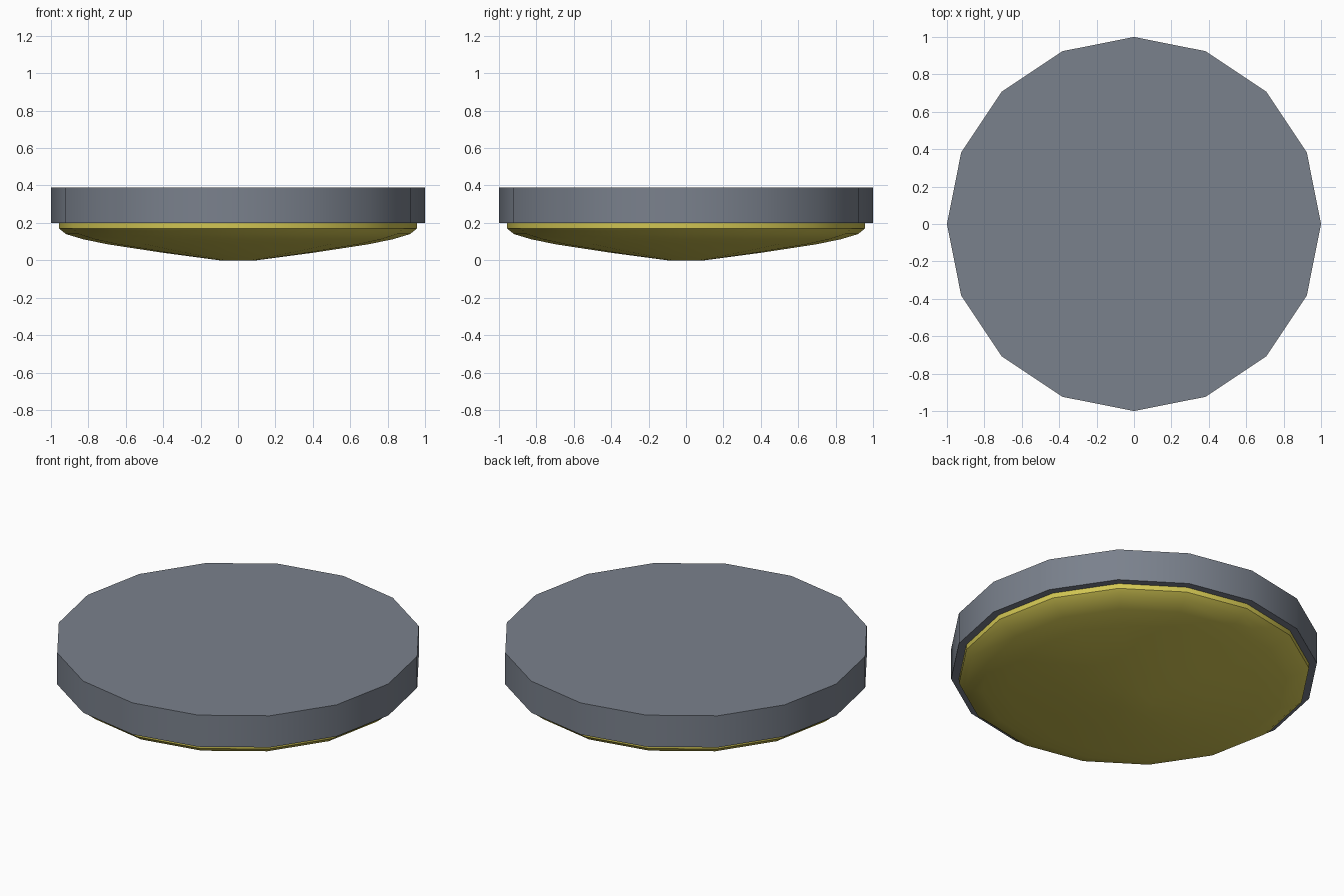
import bpy, bmesh, math

if "Cube" in bpy.data.objects:
    bpy.data.objects.remove(bpy.data.objects["Cube"])

SIDES = 16


def material(name, rgb):
    m = bpy.data.materials.new(name)
    m.diffuse_color = (*rgb, 1)
    m.use_nodes = True
    m.node_tree.nodes["Principled BSDF"].inputs["Base Color"].default_value = m.diffuse_color
    return m


def lathe(name, profile, mat, cap_last=True, cap_first=True):
    """Revolve (radius, z) points, listed top to bottom, about z."""
    bm = bmesh.new()
    rings = []
    for r, z in profile:
        rings.append([bm.verts.new((r * math.cos(2 * math.pi * i / SIDES),
                                    r * math.sin(2 * math.pi * i / SIDES), z))
                      for i in range(SIDES)])
    for a, b in zip(rings, rings[1:]):
        for i in range(SIDES):
            j = (i + 1) % SIDES
            bm.faces.new((a[i], b[i], b[j], a[j]))
    if cap_first:
        bm.faces.new(rings[0])
    if cap_last:
        bm.faces.new(rings[-1][::-1])
    mesh = bpy.data.meshes.new(name)
    bm.to_mesh(mesh)
    bm.free()
    ob = bpy.data.objects.new(name, mesh)
    bpy.context.collection.objects.link(ob)
    mesh.materials.append(mat)
    bpy.ops.object.select_all(action='DESELECT')
    ob.select_set(True)
    bpy.context.view_layer.objects.active = ob
    bpy.ops.object.shade_smooth_by_angle(angle=math.radians(40))
    return ob


grey = material("slate grey", (0.195, 0.22, 0.265))
yellow = material("warm yellow", (0.64, 0.56, 0.085))

# Mounting disc
lathe("mounting_disc", [(1, 0.39), (1, 0.2)], grey)

# Shallow glass dome with a short upright rim
lathe("dome_shade", [(0.957, 0.2), (0.957, 0.17), (0.92, 0.14), (0.83, 0.113),
                     (0.7, 0.086), (0.4, 0.04), (0.1, 0)],
      yellow, cap_first=False)
